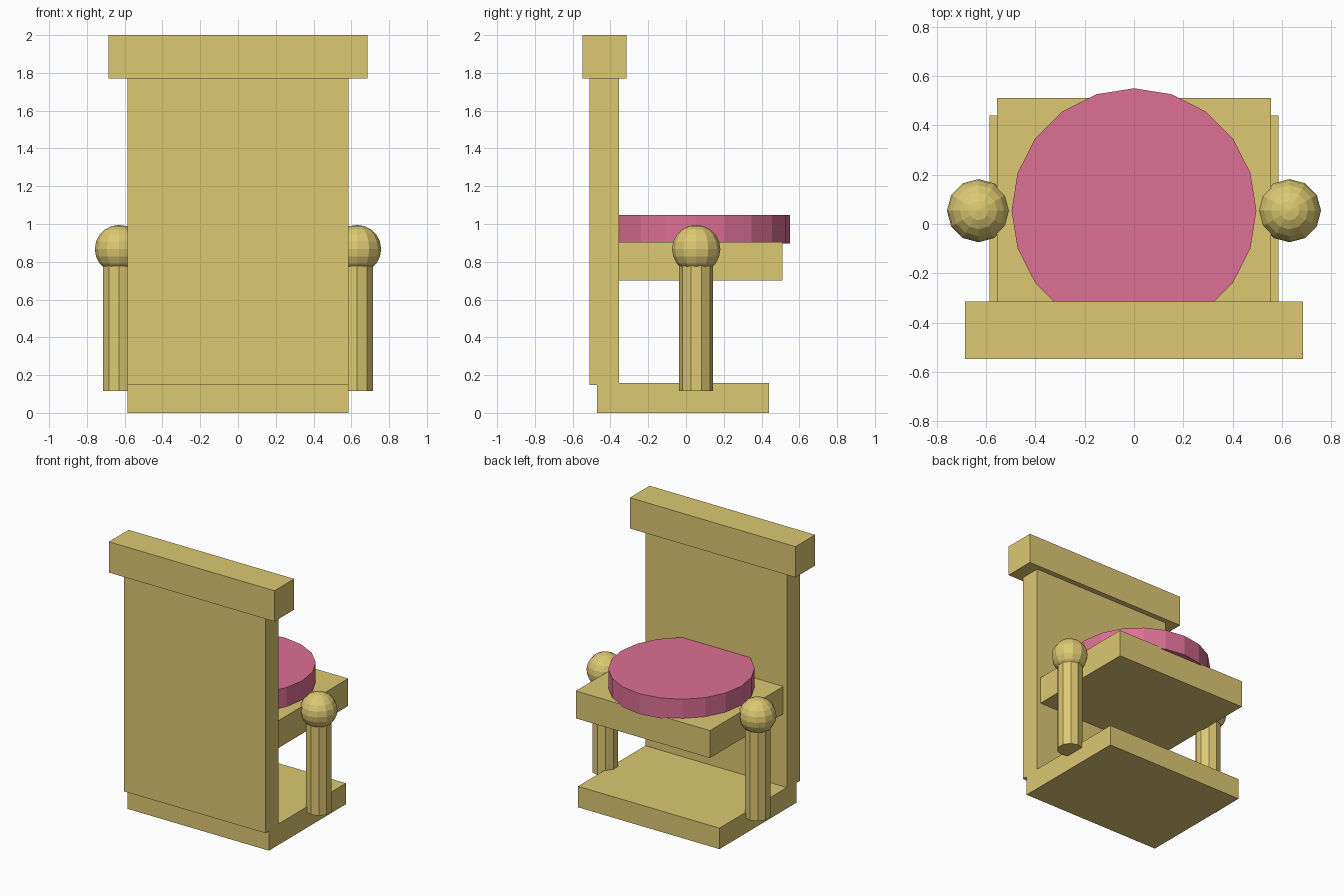
import bpy

if "Cube" in bpy.data.objects:
    bpy.data.objects.remove(bpy.data.objects["Cube"])


def material(name, rgb):
    m = bpy.data.materials.new(name)
    m.diffuse_color = (*rgb, 1)
    m.use_nodes = True
    m.node_tree.nodes["Principled BSDF"].inputs["Base Color"].default_value = m.diffuse_color
    return m


wood = material("wood", (0.72, 0.58, 0.17))
fabric = material("fabric", (0.72, 0.16, 0.30))


def finish(name, mat):
    obj = bpy.context.object
    obj.name = name
    obj.data.materials.append(mat)
    return obj


def box(name, half_x, y0, y1, z0, z1):
    bpy.ops.mesh.primitive_cube_add(size=1, location=(0, (y0 + y1) / 2, (z0 + z1) / 2))
    obj = finish(name, wood)
    obj.scale = (2 * half_x, y1 - y0, z1 - z0)
    bpy.ops.object.transform_apply(location=False, rotation=False, scale=True)
    return obj


def cylinder(name, sides, radius, x, y, z0, z1, mat):
    bpy.ops.mesh.primitive_cylinder_add(vertices=sides, radius=radius, depth=z1 - z0,
                                        location=(x, y, (z0 + z1) / 2))
    return finish(name, mat)


# Throne body
box("base", 0.585, -0.47, 0.44, 0.0, 0.157)
box("backrest", 0.585, -0.512, -0.355, 0.147, 1.79)
box("top_rail", 0.685, -0.548, -0.315, 1.77, 2.0)
box("seat", 0.555, -0.40, 0.51, 0.70, 0.905)

# Round cushion, sunk slightly into seat and backrest
cylinder("cushion", 20, 0.496, 0, 0.054, 0.896, 1.048, fabric)

# Side posts with ball tops
for side, x in (("left", -0.63), ("right", 0.63)):
    cylinder(side + "_post", 10, 0.09, x, 0.054, 0.115, 0.81, wood)
    bpy.ops.mesh.primitive_uv_sphere_add(segments=12, ring_count=10, radius=0.128,
                                         location=(x, 0.054, 0.867))
    finish(side + "_ball", wood)
